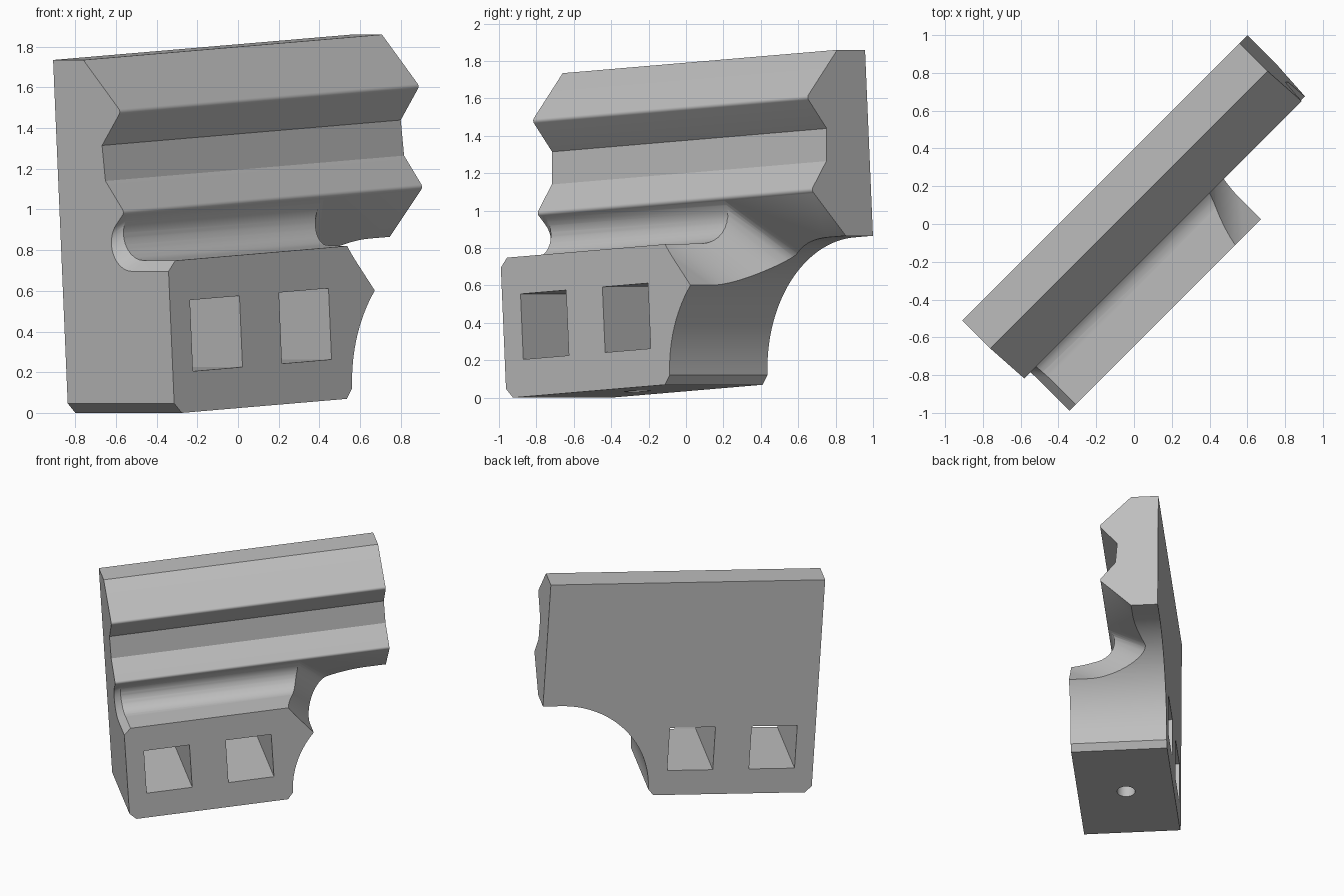
import bpy, bmesh, math
from mathutils import Vector

cube = bpy.data.objects.get("Cube")
if cube:
    bpy.data.objects.remove(cube, do_unlink=True)

# Tilted frame: u runs along the rail, v towards its front, w upwards
TILT, R2 = math.radians(3.44), math.sqrt(0.5)
U = Vector((R2 * math.cos(TILT), R2 * math.cos(TILT), math.sin(TILT)))
V = Vector((R2, -R2, 0))
W = Vector((-R2 * math.sin(TILT), -R2 * math.sin(TILT), math.cos(TILT)))
ORIGIN = Vector((-0.835, -0.437, -0.003))

LENGTH, HEIGHT, FRONT = 2.08, 1.741, 0.74
BASE_END, LEDGE, CH = 1.24, 0.75, 0.05

grey = bpy.data.materials.new("plain grey")
grey.use_nodes = True
color = (0.52, 0.52, 0.52, 1)
grey.diffuse_color = color
grey.node_tree.nodes["Principled BSDF"].inputs["Base Color"].default_value = color


def rounded(points, steps=10):
    """Round the corners of a polygon given as (a, b, radius)."""
    out = []
    for i, (a, b, r) in enumerate(points):
        p = Vector((a, b))
        if r == 0:
            out.append(p)
            continue
        d0 = (Vector(points[i - 1][:2]) - p).normalized()
        d1 = (Vector(points[(i + 1) % len(points)][:2]) - p).normalized()
        half = d0.angle(d1) / 2
        centre = p + (d0 + d1).normalized() * r / math.sin(half)
        s = p + d0 * r / math.tan(half) - centre
        e = p + d1 * r / math.tan(half) - centre
        sweep = math.pi - 2 * half
        for k in range(steps + 1):
            t = sweep * k / steps
            out.append(centre + (s * math.sin(sweep - t) + e * math.sin(t)) / math.sin(sweep))
    return out


def loft(name, ring0, ring1):
    """Closed solid between two matching rings of (u, v, w) points."""
    bm = bmesh.new()
    rings = [[bm.verts.new(ORIGIN + U * u + V * v + W * w) for u, v, w in ring]
             for ring in (ring0, ring1)]
    n = len(ring0)
    for ring in rings:
        bm.faces.new(ring)
    for i in range(n):
        j = (i + 1) % n
        bm.faces.new((rings[0][i], rings[0][j], rings[1][j], rings[1][i]))
    bmesh.ops.recalc_face_normals(bm, faces=bm.faces)
    mesh = bpy.data.meshes.new(name)
    bm.to_mesh(mesh)
    bm.free()
    mesh.materials.append(grey)
    obj = bpy.data.objects.new(name, mesh)
    bpy.context.collection.objects.link(obj)
    return obj


def combine(target, tool, operation):
    mod = target.modifiers.new(tool.name, 'BOOLEAN')
    mod.operation, mod.solver, mod.object = operation, 'EXACT', tool
    bpy.ops.object.select_all(action='DESELECT')
    bpy.context.view_layer.objects.active = target
    target.select_set(True)
    bpy.ops.object.modifier_apply(modifier=mod.name)
    bpy.data.objects.remove(tool, do_unlink=True)


# Long body: toothed cross-section with a rounded groove above the ledge
section = rounded([
    (0, -0.1, 0), (0, HEIGHT, 0), (0.21, HEIGHT, 0),
    (0.455, 1.487, 0.02), (0.315, 1.32, 0), (0.328, 1.145, 0),
    (0.45, 0.99, 0.02), (0.21, LEDGE, 0.13),
    (FRONT, LEDGE, 0), (FRONT, -0.1, 0)])
body = loft("rail_bracket", [(0, v, w) for v, w in section],
            [(LENGTH, v, w) for v, w in section])

# Side outline: chamfered foot and big round scoop below the free end
scoop_r = 0.7
scoop = [(BASE_END + scoop_r * (1 - math.cos(a)), 0.045 + scoop_r * math.sin(a))
         for a in (math.pi / 2 * k / 32 for k in range(1, 33))]
outline = [(CH, 0), (BASE_END - 0.04, 0), (BASE_END, CH)] + scoop + [
    (LENGTH + 0.1, 0.045 + scoop_r), (LENGTH + 0.1, 2), (-0.1, 2), (-0.1, 1),
    (0, 1), (0, CH)]
outline[-4:] = [(-0.1, 2), (-0.1, -0.05 + CH * 3)] + [(0, CH)]
combine(body, loft("outline", [(u, -0.2, w) for u, w in outline],
                   [(u, 1, w) for u, w in outline]), 'INTERSECT')


# Flared ends of the groove: its shape pushed inwards as it leaves the body
def flare(name, start, end, depth, radius):
    shape = rounded([(0.21, LEDGE, radius), (2.8, LEDGE, 0), (2.8, 3.34, 0)], 16)
    combine(body, loft(name, [(start, v, w) for v, w in shape],
                       [(end, v - depth, w - depth) for v, w in shape]), 'DIFFERENCE')


flare("right_flare", BASE_END, BASE_END + 1, 1.24, 0.25)
flare("left_flare", CH, -CH, 2 * CH, 0.135)

# Two square windows through the foot
for u0 in (0.14, 0.76):
    ring = [(u0, 0.2), (u0 + 0.345, 0.2), (u0 + 0.345, 0.55), (u0, 0.55)]
    combine(body, loft("window", [(u, -0.2, w) for u, w in ring],
                       [(u, 1, w) for u, w in ring]), 'DIFFERENCE')

# Round screw hole in the underside
circle = [(0.62 + 0.07 * math.cos(a), 0.367 + 0.07 * math.sin(a))
          for a in (math.tau * k / 32 for k in range(32))]
combine(body, loft("screw_hole", [(u, v, -0.2) for u, v in circle],
                   [(u, v, 0.4) for u, v in circle]), 'DIFFERENCE')

bpy.ops.object.shade_smooth_by_angle(angle=math.radians(25))
